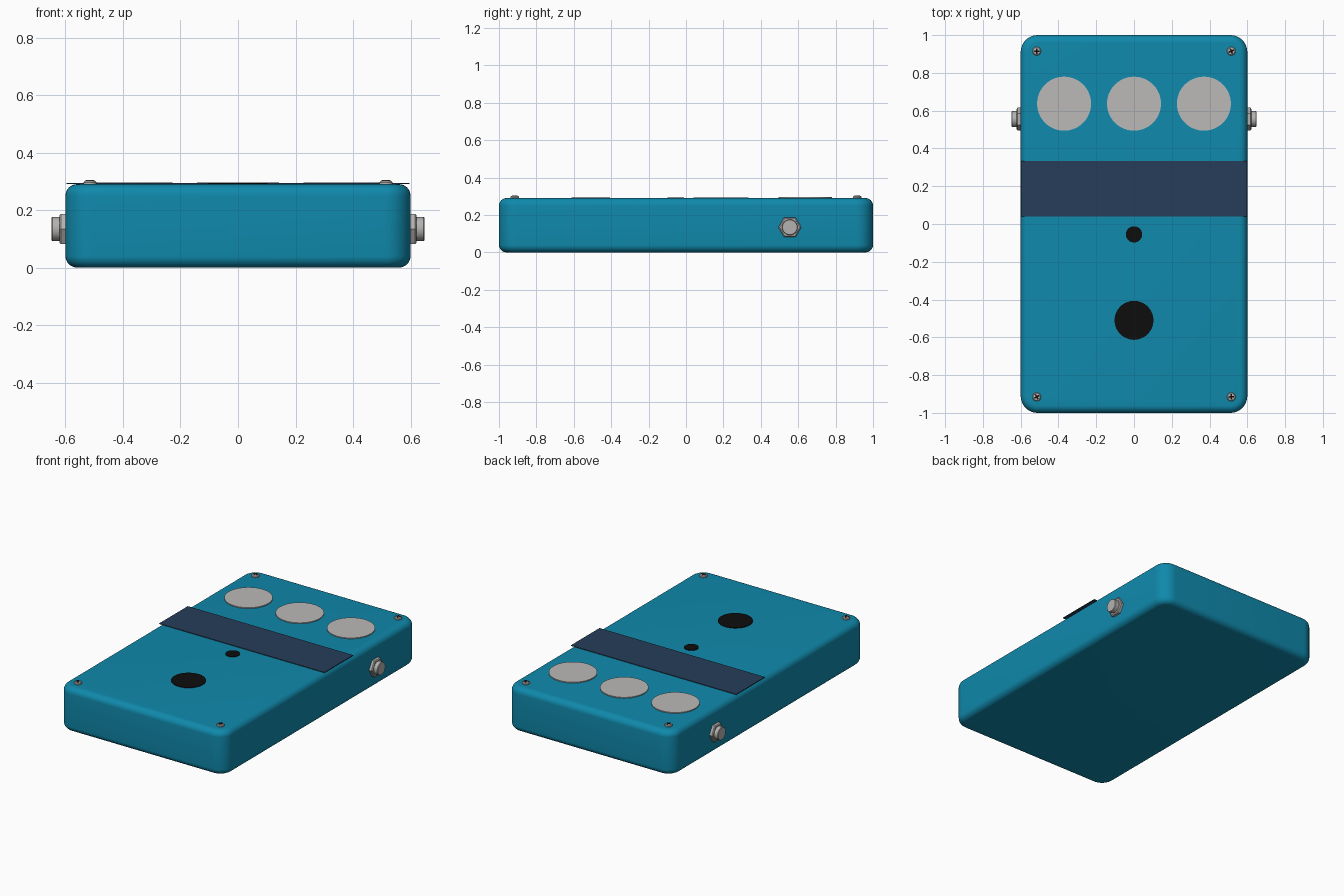
import bpy, bmesh, math
from mathutils import Matrix, Vector

cube = bpy.data.objects.get("Cube")
if cube:
    bpy.data.objects.remove(cube, do_unlink=True)


def material(name, rgb):
    m = bpy.data.materials.new(name)
    m.use_nodes = True
    m.diffuse_color = (*rgb, 1)
    bsdf = next(n for n in m.node_tree.nodes if n.type == 'BSDF_PRINCIPLED')
    bsdf.inputs["Base Color"].default_value = (*rgb, 1)
    return m


TEAL = material("teal paint", (0.005, 0.25, 0.41))
NAVY = material("navy band", (0.02, 0.047, 0.1))
GREY = material("light grey", (0.5, 0.49, 0.48))
METAL = material("nickel", (0.46, 0.45, 0.44))
BLACK = material("black", (0.004, 0.004, 0.004))

TOP = 0.29


def finish(name, bm, mat, smooth=True):
    bmesh.ops.recalc_face_normals(bm, faces=bm.faces)
    mesh = bpy.data.meshes.new(name)
    bm.to_mesh(mesh)
    bm.free()
    mesh.materials.append(mat)
    ob = bpy.data.objects.new(name, mesh)
    bpy.context.collection.objects.link(ob)
    if smooth:
        bpy.ops.object.select_all(action='DESELECT')
        ob.select_set(True)
        bpy.context.view_layer.objects.active = ob
        bpy.ops.object.shade_smooth_by_angle(angle=math.radians(35))
    return ob


def box(bm, size, centre, turn=0):
    mat = (Matrix.Translation(centre) @ Matrix.Rotation(turn, 4, 'Z')
           @ Matrix.Diagonal((*size, 1)))
    bmesh.ops.create_cube(bm, size=1, matrix=mat)


def lathe(bm, profile, segments, frame):
    """Stack of rings (radius, height), capped at both ends."""
    rings = [[bm.verts.new(frame @ Vector((r * math.cos(a), r * math.sin(a), h)))
              for a in (math.tau * i / segments for i in range(segments))]
             for r, h in profile]
    for low, high in zip(rings, rings[1:]):
        for i in range(segments):
            j = (i + 1) % segments
            bm.faces.new((low[i], low[j], high[j], high[i]))
    bm.faces.new(rings[0][::-1])
    bm.faces.new(rings[-1])


def turned(name, profile, segments, frame, mat):
    bm = bmesh.new()
    lathe(bm, profile, segments, frame)
    return finish(name, bm, mat)


# Enclosure: round the upright corners, then the top and bottom rims
bm = bmesh.new()
box(bm, (1.2, 2, TOP), (0, 0, TOP / 2))
upright = [e for e in bm.edges if abs(e.verts[0].co.z - e.verts[1].co.z) > 0.1]
bmesh.ops.bevel(bm, geom=upright, offset=0.09, segments=10, profile=0.5, affect='EDGES')
rims = [e for e in bm.edges if abs(e.verts[0].co.z - e.verts[1].co.z) < 0.01]
bmesh.ops.bevel(bm, geom=rims, offset=0.04, segments=8, profile=0.5, affect='EDGES')
finish("enclosure", bm, TEAL)

# Colour band across the top
bm = bmesh.new()
box(bm, (1.194, 0.295, 0.004), (0, 0.187, TOP + 0.002))
finish("top_band", bm, NAVY, smooth=False)


# Flat discs on the top
def disc(name, x, y, radius, height, mat):
    turned(name, [(radius, 0), (radius, height)], 64,
           Matrix.Translation((x, y, TOP)), mat)


for name, x in (("right", -0.37), ("middle", 0), ("left", 0.37)):
    disc(name + "_control_disc", x, 0.637, 0.143, 0.006, GREY)
disc("indicator_disc", 0, -0.055, 0.043, 0.004, BLACK)
disc("switch_disc", 0, -0.51, 0.103, 0.004, BLACK)

# Corner screws with cross slots
turns = iter((0.5, 0.1, 0.0, 0.4))
for sy, end in ((-1, "front"), (1, "back")):
    for sx, side in ((-1, "right"), (1, "left")):
        x, y, turn = sx * 0.515, sy * 0.915, next(turns)
        turned(f"{end}_{side}_screw",
               [(0.023, -0.002), (0.023, 0.006), (0.019, 0.011), (0.012, 0.013)],
               24, Matrix.Translation((x, y, TOP)), METAL)
        bm = bmesh.new()
        for extra in (0, math.pi / 2):
            box(bm, (0.03, 0.008, 0.004), (x, y, TOP + 0.0122), turn + extra)
        finish(f"{end}_{side}_screw_slot", bm, BLACK, smooth=False)

# Side sockets: hexagonal nut with a short round barrel
for sx, side in ((-1, "right"), (1, "left")):
    frame = (Matrix.Translation((sx * 0.6, 0.555, 0.134))
             @ Matrix.Rotation(sx * math.pi / 2, 4, 'Y')
             @ Matrix.Rotation(math.pi / 2, 4, 'Z'))
    turned(side + "_socket_nut",
           [(0.061, -0.005), (0.061, 0.016), (0.054, 0.021)], 6, frame, METAL)
    turned(side + "_socket_barrel",
           [(0.042, 0), (0.042, 0.045), (0.039, 0.048)], 32, frame, METAL)
